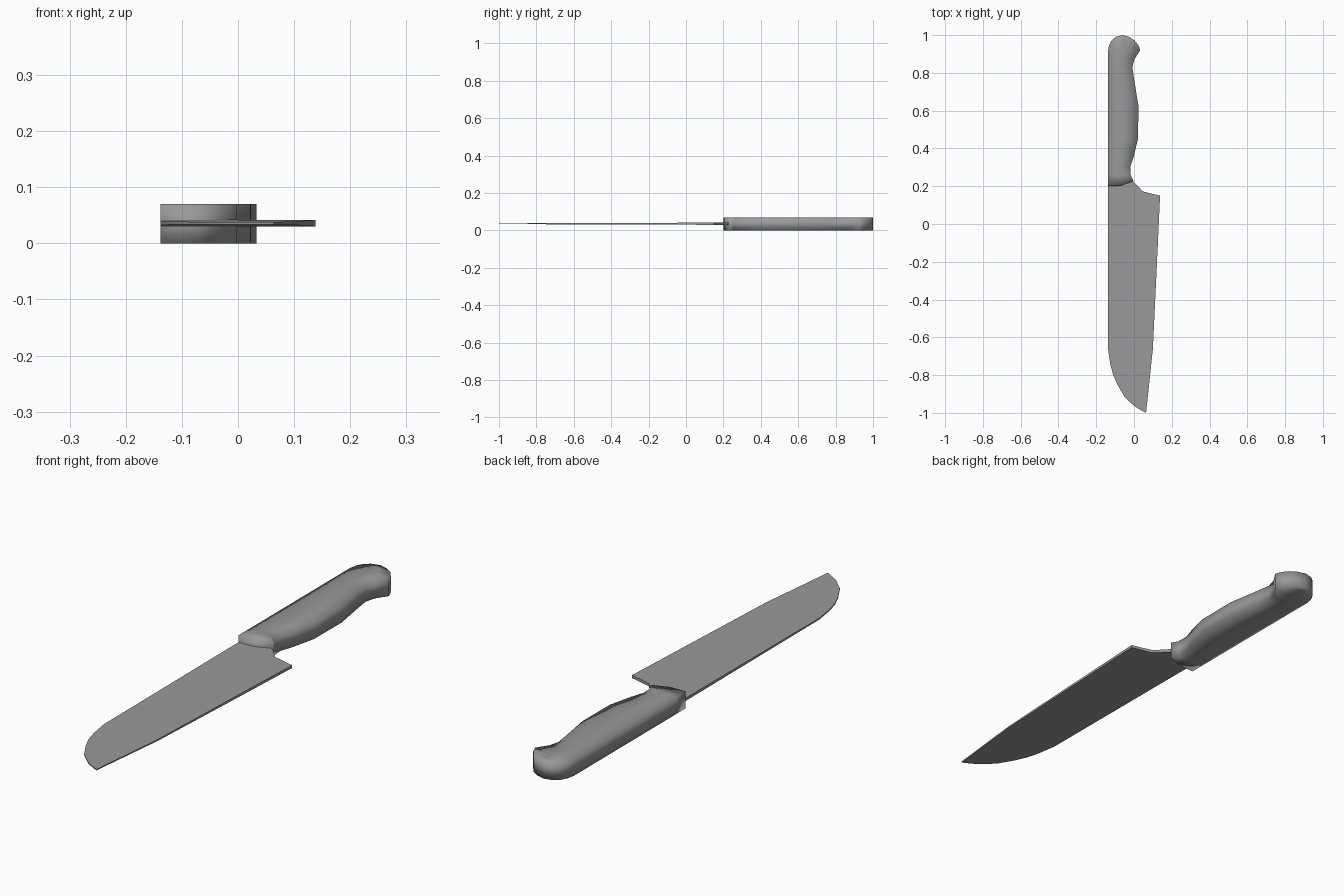
import bpy, bmesh

if "Cube" in bpy.data.objects:
    bpy.data.objects.remove(bpy.data.objects["Cube"])

# Dark grey shared by both parts
grey = bpy.data.materials.new("dark_grey")
grey.diffuse_color = (0.32, 0.32, 0.32, 1)
grey.use_nodes = True
grey.node_tree.nodes["Principled BSDF"].inputs["Base Color"].default_value = grey.diffuse_color


def finish(bm, name):
    bmesh.ops.recalc_face_normals(bm, faces=bm.faces[:])
    mesh = bpy.data.meshes.new(name)
    bm.to_mesh(mesh)
    bm.free()
    mesh.materials.append(grey)
    obj = bpy.data.objects.new(name, mesh)
    bpy.context.collection.objects.link(obj)
    bpy.ops.object.select_all(action='DESELECT')
    obj.select_set(True)
    bpy.context.view_layer.objects.active = obj
    return obj


# Blade: flat outline, thinning evenly from heel to tip
outline = [(-0.13, 0.22), (-0.138, 0.20), (-0.138, -0.66), (-0.125, -0.745),
           (-0.110, -0.80), (-0.088, -0.85), (-0.05, -0.915), (0.0, -0.963),
           (0.03, -0.982), (0.064, -1.0), (0.10, -0.66), (0.12, -0.24),
           (0.138, 0.15), (0.047, 0.172), (0.0, 0.222), (-0.02, 0.24)]
bm = bmesh.new()
layers = []
for side in (-1, 1):
    layers.append([bm.verts.new((x, y, 0.036 + side * (0.002 + 0.004 * (y + 1) / 1.2)))
                   for x, y in outline])
for layer in layers:
    bm.faces.new(layer)
n = len(outline)
for i in range(n):
    j = (i + 1) % n
    bm.faces.new((layers[0][i], layers[0][j], layers[1][j], layers[1][i]))
finish(bm, "blade")
bpy.ops.object.shade_smooth_by_angle(angle=0.6)

# Handle: stations of spine-side point and grip-side point, flat top and bottom
stations = [((-0.138, 0.20), (-0.002, 0.228)), ((-0.138, 0.26), (-0.017, 0.255)),
            ((-0.138, 0.31), (-0.02, 0.30)), ((-0.138, 0.36), (-0.002, 0.355)),
            ((-0.138, 0.455), (0.022, 0.455)), ((-0.138, 0.63), (0.023, 0.63)),
            ((-0.138, 0.77), (0.0, 0.77)), ((-0.138, 0.83), (-0.009, 0.83)),
            ((-0.138, 0.87), (0.002, 0.872)), ((-0.138, 0.915), (0.033, 0.92)),
            ((-0.132, 0.947), (0.022, 0.948)), ((-0.117, 0.974), (0.003, 0.972)),
            ((-0.095, 0.991), (-0.025, 0.99))]
bm = bmesh.new()
rings = []
for i, (a, b) in enumerate(stations):
    mx, my = (a[0] + b[0]) / 2, (a[1] + b[1]) / 2
    if i == 0:
        my = 0.203
    if i == len(stations) - 1:
        my = 1.0
    path = [a, (mx, my), b]
    rings.append([bm.verts.new((x, y, 0.0)) for x, y in path] +
                 [bm.verts.new((x, y, 0.07)) for x, y in reversed(path)])
for r, s in zip(rings, rings[1:]):
    for k in range(6):
        m = (k + 1) % 6
        bm.faces.new((r[k], r[m], s[m], s[k]))
# End walls
for r in (rings[0], rings[-1]):
    bm.faces.new((r[0], r[1], r[4], r[5]))
    bm.faces.new((r[1], r[2], r[3], r[4]))
finish(bm, "handle")
bpy.ops.object.shade_smooth()
